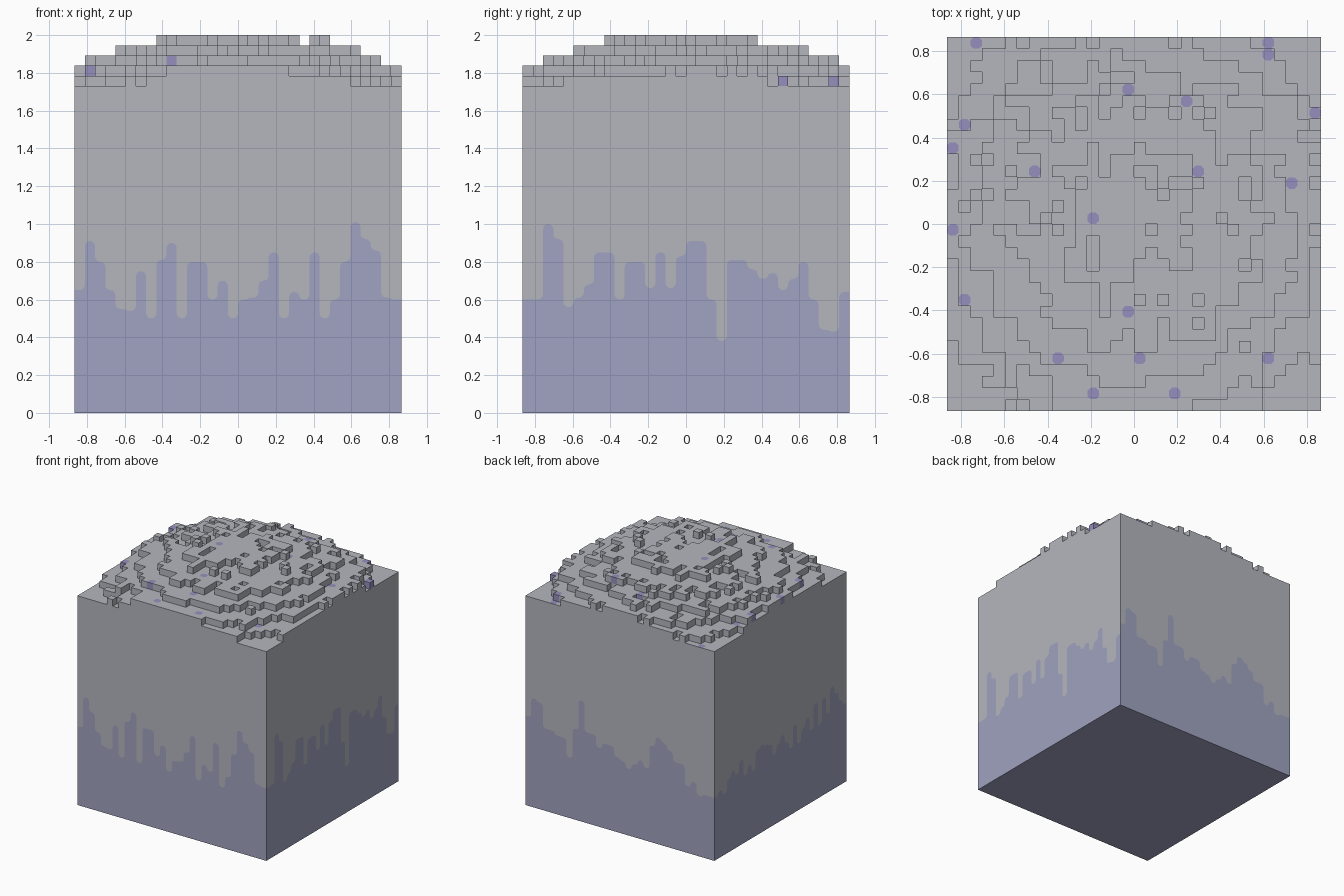
import bpy, bmesh, math, random
from mathutils import Vector, noise

if "Cube" in bpy.data.objects:
    bpy.data.objects.remove(bpy.data.objects["Cube"])

N = 32                 # cells along each side
CELL = 2 / 37          # cell size
HALF = N // 2
random.seed(4)


def material(name, rgb):
    m = bpy.data.materials.new(name)
    m.use_nodes = True
    m.diffuse_color = (*rgb, 1)
    m.node_tree.nodes["Principled BSDF"].inputs["Base Color"].default_value = (*rgb, 1)
    return m


GREY, BLUE, VIOLET = 0, 1, 2
materials = [material("pale_grey", (0.456, 0.470, 0.515)),
             material("dusty_blue", (0.352, 0.367, 0.533)),
             material("violet", (0.305, 0.275, 0.515))]

bm = bmesh.new()
cache = {}


def vert(p):
    key = tuple(round(c, 4) for c in p)
    if key not in cache:
        cache[key] = bm.verts.new([c * CELL for c in key])
    return cache[key]


def face(points, mat):
    verts = []
    for p in points:
        v = vert(p)
        if v not in verts:
            verts.append(v)
    bm.faces.new(verts).material_index = mat


def turn(x, y, k):
    # quarter turns about the vertical axis
    for _ in range(k):
        x, y = -y, x
    return x, y


# Domed, rough terrain height in whole cells
def rough_height(i, j):
    x, y = (i + 0.5 - HALF) * CELL, (j + 0.5 - HALF) * CELL
    u = 37.4 - 4.4 * (x * x + y * y)
    u += 0.7 * noise.noise(Vector((i * 0.43 + 0.2, j * 0.43 + 0.7, 3.1)))
    u += random.uniform(-0.35, 0.35)
    return max(N, min(37, math.floor(u)))


height = {(i, j): rough_height(i, j) for i in range(N) for j in range(N)}

# Scattered violet cells
spot_places = [(-.73, .84), (.62, .84), (.62, .78), (-.03, .63), (.24, .57),
               (-.78, .46), (.84, .51), (-.84, .35), (-.46, .25), (.3, .25),
               (.73, .19), (-.19, .03), (-.84, -.03), (-.78, -.35), (-.03, -.4),
               (-.35, -.62), (.02, -.62), (.62, -.62), (-.19, -.78), (.19, -.78)]
spots = {(math.floor(x / CELL) + HALF, math.floor(y / CELL) + HALF)
         for x, y in spot_places}
height[(31, 25)] = 33      # raised violet cell at the edge


# Top of a violet cell: an octagon with a thin grey rim
def spot_top(cx, cy, z):
    a, b = 0.49, 0.24
    corners, octagon = [], []
    for k in range(4):
        corners.append((*turn(-0.5, -0.5, k), z))
        octagon.append((*turn(-b, -a, k), z))
        octagon.append((*turn(b, -a, k), z))
    corners = [(x + cx, y + cy, z) for x, y, z in corners]
    octagon = [(x + cx, y + cy, z) for x, y, z in octagon]
    face(octagon, VIOLET)
    for k in range(4):
        c0, c1 = corners[k], corners[(k + 1) % 4]
        face([c0, c1, octagon[2 * k + 1], octagon[2 * k]], GREY)
        face([c0, octagon[2 * k], octagon[2 * k - 1]], GREY)


# Terrain: cell tops and the exposed step sides
for (i, j), h in height.items():
    cx, cy = i + 0.5 - HALF, j + 0.5 - HALF
    if (i, j) in spots:
        spot_top(cx, cy, h)
    else:
        ring = [turn(-0.5, -0.5, k) for k in range(4)]
        face([(cx + x, cy + y, h) for x, y in ring], GREY)
    for k in range(4):
        dx, dy = turn(0, -1, k)
        low = height.get((i + dx, j + dy), N)
        (ax, ay), (bx, by) = turn(-0.5, -0.5, k), turn(0.5, -0.5, k)
        for z in range(low, h):
            mat = VIOLET if (i, j) in spots and z == h - 1 else GREY
            face([(cx + ax, cy + ay, z), (cx + bx, cy + by, z),
                  (cx + bx, cy + by, z + 1), (cx + ax, cy + ay, z + 1)], mat)

# Drip height per cell column, in hundredths, going round the four walls
front = [65, 91, 80, 65, 55, 54, 75, 50, 81, 90, 50, 80, 80, 60, 70, 50,
         60, 61, 70, 85, 50, 64, 60, 85, 50, 60, 80, 101, 92, 86, 61, 60]
right = [60, 60, 100, 92, 56, 61, 68, 85, 85, 60, 80, 80, 66, 85, 66, 83,
         91, 91, 60, 38, 81, 81, 76, 71, 74, 65, 71, 80, 60, 44, 43, 64]
back = [74, 90, 88, 68, 68, 65, 65, 50, 75, 100, 75, 75, 65, 70, 70, 62,
        60, 55, 60, 65, 60, 80, 88, 85, 80, 72, 72, 55, 60, 50, 52, 52]
left = [52, 55, 50, 60, 65, 60, 70, 55, 62, 55, 70, 72, 70, 68, 58, 65,
        70, 62, 55, 72, 55, 65, 72, 60, 80, 60, 80, 65, 85, 78, 70, 65]


# Rounded drip outline across one wall
def drip_path(values):
    hs = [v / 100 / CELL for v in values]
    path = [(0, hs[0])]
    for i in range(N - 1):
        h1, h2 = hs[i], hs[i + 1]
        r = math.copysign(min(0.5, abs(h2 - h1) / 2), h2 - h1)
        arc = [(0.5 * math.sin(t), r * (1 - math.cos(t)))
               for t in (0, math.pi / 6, math.pi / 3, math.pi / 2)]
        path += [(i + 0.5 + x, h1 + z) for x, z in arc]
        path += [(i + 1.5 - x, h2 - z) for x, z in reversed(arc)]
    return path + [(N, hs[-1])]


# Walls: blue below the drip outline, grey above it
for k, values in enumerate((front, right, back, left)):
    path = [(*turn(s - HALF, -HALF, k), z) for s, z in drip_path(values)]
    rim = [(*turn(s - HALF, -HALF, k), N) for s in range(N + 1)]
    base = [(*turn(-HALF, -HALF, k), 0), (*turn(HALF, -HALF, k), 0)]
    face(base + path[::-1], BLUE)
    face(path + rim[::-1], GREY)

# Underside
face([(*turn(-HALF, -HALF, k), 0) for k in (0, 3, 2, 1)], BLUE)

mesh = bpy.data.meshes.new("terrain_block")
bm.to_mesh(mesh)
bm.free()
for m in materials:
    mesh.materials.append(m)
block = bpy.data.objects.new("terrain_block", mesh)
bpy.context.collection.objects.link(block)
